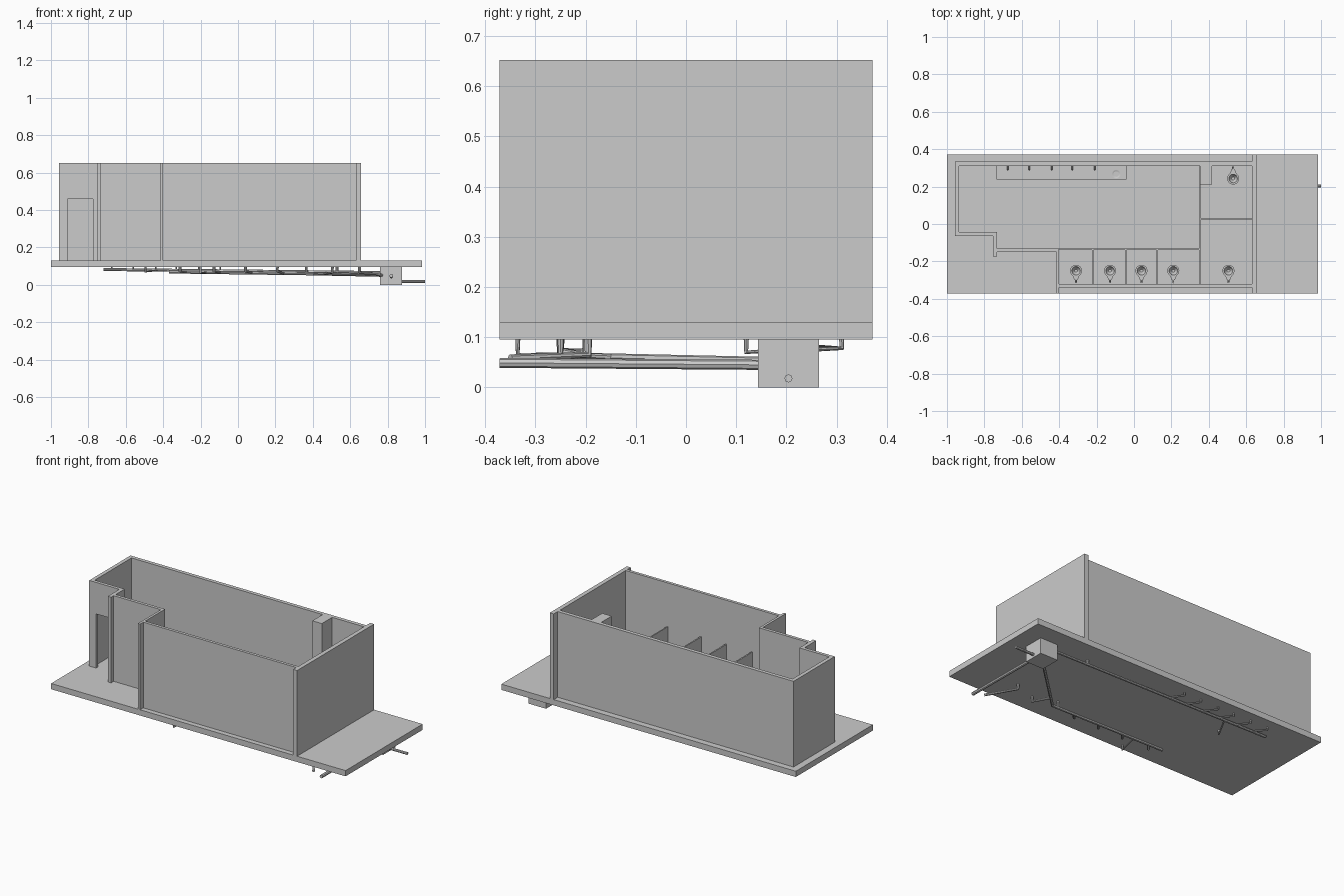
import bpy, bmesh, math
from mathutils import Vector

if "Cube" in bpy.data.objects:
    bpy.data.objects.remove(bpy.data.objects["Cube"])


def box(name, x0, x1, y0, y1, z0, z1):
    bm = bmesh.new()
    bmesh.ops.create_cube(bm, size=1)
    for v in bm.verts:
        v.co = ((x0 + x1) / 2 + v.co.x * (x1 - x0),
                (y0 + y1) / 2 + v.co.y * (y1 - y0),
                (z0 + z1) / 2 + v.co.z * (z1 - z0))
    me = bpy.data.meshes.new(name)
    bm.to_mesh(me)
    bm.free()
    ob = bpy.data.objects.new(name, me)
    bpy.context.collection.objects.link(ob)
    return ob


def prism(name, outline, z0, z1):
    bm = bmesh.new()
    face = bm.faces.new([bm.verts.new((x, y, z0)) for x, y in outline])
    ext = bmesh.ops.extrude_face_region(bm, geom=[face])
    for v in ext["geom"]:
        if isinstance(v, bmesh.types.BMVert):
            v.co.z = z1
    bmesh.ops.recalc_face_normals(bm, faces=bm.faces[:])
    me = bpy.data.meshes.new(name)
    bm.to_mesh(me)
    bm.free()
    ob = bpy.data.objects.new(name, me)
    bpy.context.collection.objects.link(ob)
    return ob


def lathe(name, profile, loc, n=20):
    bm = bmesh.new()
    rings = [[bm.verts.new((loc[0] + r * math.cos(2 * math.pi * i / n),
                            loc[1] + r * math.sin(2 * math.pi * i / n), loc[2] + z))
              for i in range(n)] for r, z in profile]
    for a, b in zip(rings, rings[1:]):
        for i in range(n):
            j = (i + 1) % n
            bm.faces.new((a[i], a[j], b[j], b[i]))
    bm.faces.new(rings[0][::-1])
    bm.faces.new(rings[-1])
    me = bpy.data.meshes.new(name)
    bm.to_mesh(me)
    bm.free()
    ob = bpy.data.objects.new(name, me)
    bpy.context.collection.objects.link(ob)
    smooth(ob)


def smooth(ob):
    bpy.ops.object.select_all(action='DESELECT')
    ob.select_set(True)
    bpy.context.view_layer.objects.active = ob
    bpy.ops.object.shade_smooth_by_angle(angle=math.radians(40))


def pipe(name, pts, r):
    cu = bpy.data.curves.new(name, 'CURVE')
    cu.dimensions = '3D'
    cu.bevel_depth = r
    cu.bevel_resolution = 2
    cu.use_fill_caps = True
    sp = cu.splines.new('POLY')
    sp.points.add(len(pts) - 1)
    for p, c in zip(sp.points, pts):
        p.co = (*c, 1)
    ob = bpy.data.objects.new(name, cu)
    bpy.context.collection.objects.link(ob)
    bpy.ops.object.select_all(action='DESELECT')
    ob.select_set(True)
    bpy.context.view_layer.objects.active = ob
    bpy.ops.object.convert(target='MESH')
    smooth(bpy.context.object)


S, F, T, P = 0.095, 0.13, 0.652, 0.385   # slab bottom, floor, wall top, partition top

# floor slab
box("floor_slab", -1, 0.985, -0.371, 0.371, S, F)

# outer walls: one stepped ribbon, plus the projecting fins
prism("outer_walls", [(0.632, 0.333), (-0.958, 0.333), (-0.958, -0.064), (-0.755, -0.064),
                      (-0.755, -0.175), (-0.733, -0.175), (-0.733, -0.15), (-0.415, -0.15),
                      (-0.415, -0.371), (-0.4, -0.371), (-0.4, -0.131), (-0.733, -0.131),
                      (-0.733, -0.044), (-0.935, -0.044), (-0.935, 0.31), (0.632, 0.31)], F, T)
box("front_wall", -0.4, 0.632, -0.34, -0.322, F, T)
box("right_wall", 0.632, 0.658, -0.371, 0.371, F, T)
box("service_duct", 0.354, 0.418, 0.21, 0.31, F, T)

# doorway opening
cut = box("door_cutter", -0.912, -0.775, -0.1, -0.02, F - 0.02, 0.46)
cut.hide_render = True
cut.hide_viewport = True
m = bpy.data.objects["outer_walls"].modifiers.new("doorway", 'BOOLEAN')
m.operation = 'DIFFERENCE'
m.solver = 'EXACT'
m.object = cut

# low partitions
for x in (-0.22, -0.045, 0.125):
    box("stall_divider", x - 0.004, x + 0.004, -0.322, -0.14, F, P)
box("stall_front", -0.4, 0.348, -0.14, -0.131, F, P)
box("long_divider", 0.348, 0.355, -0.322, 0.31, F, P)
box("cross_divider", 0.355, 0.632, 0.022, 0.031, F, P)

# wash counter with basin and taps
box("counter_top", -0.735, -0.15, 0.238, 0.31, 0.25, 0.265)
box("counter_end", -0.15, -0.04, 0.238, 0.31, 0.25, 0.265)
lathe("wash_basin", [(0.014, -0.03), (0.024, 0), (0.024, 0.004), (0.02, 0.004), (0.012, -0.002)],
      (-0.095, 0.267, 0.265))
taps = (-0.675, -0.56, -0.44, -0.33, -0.21)
for x in taps:
    pipe("tap", [(x, 0.31, 0.29), (x, 0.293, 0.29), (x, 0.289, 0.28)], 0.003)

# toilets: bowl, rim and flush pipe
toilets = [(x, -0.25, -1) for x in (-0.31, -0.128, 0.04, 0.21, 0.505)] + [(0.53, 0.243, 1)]
for x, y, d in toilets:
    lathe("toilet_bowl", [(0.016, 0), (0.015, 0.02), (0.029, 0.05), (0.032, 0.062),
                          (0.023, 0.062), (0.018, 0.045), (0.008, 0.035)], (x, y, F))
    prism("toilet_back", [(x - 0.018, y + d * 0.026), (x + 0.018, y + d * 0.026),
                          (x + 0.008, y + d * 0.05), (x - 0.008, y + d * 0.05)], F + 0.03, F + 0.06)
    pipe("flush_pipe", [(x, y + d * 0.045, F + 0.05), (x, y + d * 0.062, F + 0.05),
                        (x, y + d * 0.062, F + 0.1)], 0.005)

# inspection box, outlet and entering drain
box("drain_box", 0.758, 0.877, 0.143, 0.265, 0, S)
pipe("outlet_pipe", [(0.87, 0.204, 0.018), (1.0, 0.204, 0.018)], 0.008)
pipe("side_drain", [(0.82, -0.371, 0.049), (0.82, 0.15, 0.045)], 0.01)

# toilet trunk drain with branches
def trunk_z(x):
    return 0.06 + (0.4 - x) * 0.013

pipe("toilet_trunk", [(0.775, 0.155, 0.052), (0.4, -0.205, trunk_z(0.4)),
                      (-0.37, -0.205, trunk_z(-0.37))], 0.009)
for x in (-0.31, -0.128, 0.04, 0.21):
    pipe("toilet_branch", [(x, -0.25, S), (x, -0.25, 0.073), (x + 0.035, -0.205, trunk_z(x))], 0.008)
pipe("end_toilet_branch", [(0.505, -0.25, S), (0.505, -0.25, 0.065), (0.46, -0.147, 0.06)], 0.007)
pipe("back_toilet_branch", [(0.53, 0.243, S), (0.53, 0.243, 0.062)], 0.008)
pipe("floor_drain_branch", [(-0.2, -0.335, S), (-0.2, -0.335, 0.065), (-0.17, -0.205, 0.066)], 0.005)
pipe("vent_riser", [(0.365, -0.2, S), (0.365, -0.2, 0.06)], 0.006)
pipe("vent_drain", [(0.65, -0.195, S), (0.65, -0.195, 0.065), (0.755, -0.35, 0.058)], 0.008)

# wash trunk drain with branches
def wash_z(x):
    return 0.066 + (0.76 - x) * 0.011

pipe("wash_trunk", [(0.77, 0.243, wash_z(0.77)), (-0.72, 0.243, wash_z(-0.72))], 0.008)
for x in taps + (-0.095,):
    pipe("wash_branch", [(x, 0.31, S), (x, 0.31, 0.078), (x + 0.05, 0.243, wash_z(x))], 0.005)
pipe("floor_drain", [(-0.495, 0.12, S), (-0.495, 0.12, 0.07), (-0.43, 0.243, 0.078)], 0.005)
